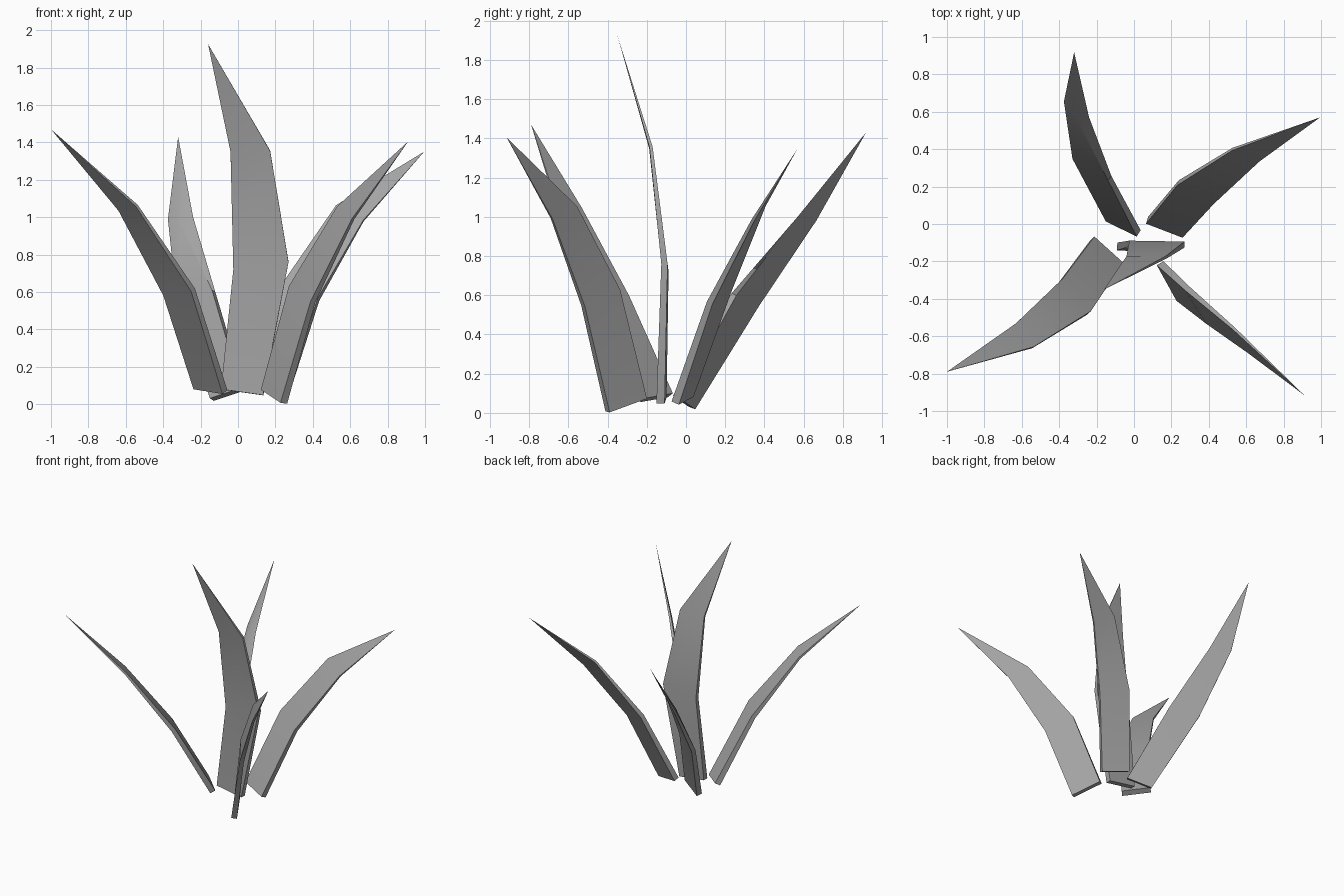
import bpy, bmesh
from mathutils import Vector

if "Cube" in bpy.data.objects:
    bpy.data.objects.remove(bpy.data.objects["Cube"])

# Half thickness of a blade at its base, lower bend and upper bend
HALF = (0.021, 0.016, 0.008)

grey = bpy.data.materials.new("dark_grey")
grey.diffuse_color = (0.37, 0.37, 0.37, 1)
grey.use_nodes = True
grey.node_tree.nodes["Principled BSDF"].inputs["Base Color"].default_value = grey.diffuse_color


def blade(name, pairs, tip, crease=None):
    """Tapering blade: three edge-to-edge cross-sections closing to a point.
    crease moves the inner right corner of the upper bend."""
    pairs = [(Vector(a), Vector(b)) for a, b in pairs]
    tip = Vector(tip)
    mids = [(a + b) / 2 for a, b in pairs] + [tip]
    bm = bmesh.new()
    rings = []
    for i, (a, b) in enumerate(pairs):
        along = mids[i + 1] - mids[max(i - 1, 0)]
        n = (b - a).cross(along).normalized() * HALF[i]
        rings.append([bm.verts.new(p) for p in (a + n, b + n, b - n, a - n)])
    if crease:
        rings[-1][1].co = crease
    end = bm.verts.new(tip)
    bm.faces.new(rings[0])
    for lo, hi in zip(rings, rings[1:]):
        for k in range(4):
            j = (k + 1) % 4
            bm.faces.new((lo[k], lo[j], hi[j], hi[k]))
    for k in range(4):
        bm.faces.new((rings[-1][k], rings[-1][(k + 1) % 4], end))
    bmesh.ops.recalc_face_normals(bm, faces=bm.faces)
    mesh = bpy.data.meshes.new(name)
    bm.to_mesh(mesh)
    bm.free()
    mesh.materials.append(grey)
    ob = bpy.data.objects.new(name, mesh)
    bpy.context.collection.objects.link(ob)
    bpy.ops.object.select_all(action='DESELECT')
    ob.select_set(True)
    bpy.context.view_layer.objects.active = ob
    bpy.ops.object.shade_smooth_by_angle(angle=0.6)


# Tall upright centre blade
blade("centre_blade", [
    ((-0.09, -0.12, 0.08), (0.135, -0.13, 0.048)),
    ((-0.025, -0.105, 0.72), (0.27, -0.11, 0.76)),
    ((-0.04, -0.18, 1.35), (0.172, -0.178, 1.355))], (-0.16, -0.35, 1.925))

# Four blades leaning outwards
blade("front_left_blade", [
    ((-0.225, -0.08, 0.09), (-0.07, -0.22, 0.065)),
    ((-0.39, -0.30, 0.59), (-0.24, -0.475, 0.61)),
    ((-0.635, -0.535, 1.04), (-0.54, -0.66, 1.06))], (-1.0, -0.79, 1.47))
blade("front_right_blade", [
    ((0.14, -0.21, 0.075), (0.245, -0.40, 0.005)),
    ((0.285, -0.345, 0.63), (0.40, -0.525, 0.545)),
    ((0.535, -0.56, 1.055), (0.615, -0.685, 0.99))], (0.91, -0.915, 1.405))
blade("back_right_blade", [
    ((0.07, 0.02, 0.09), (0.265, -0.055, 0.05)),
    ((0.235, 0.22, 0.63), (0.43, 0.12, 0.56)),
    ((0.525, 0.40, 1.06), (0.67, 0.34, 0.98))], (0.995, 0.57, 1.35))
blade("back_left_blade", [
    ((-0.14, 0.03, 0.025), (0.025, -0.05, 0.08)),
    ((-0.32, 0.36, 0.55), (-0.13, 0.245, 0.605)),
    ((-0.37, 0.66, 0.985), (-0.245, 0.565, 1.005))],
    (-0.32, 0.918, 1.43), crease=(-0.31, 0.57, 0.97))
